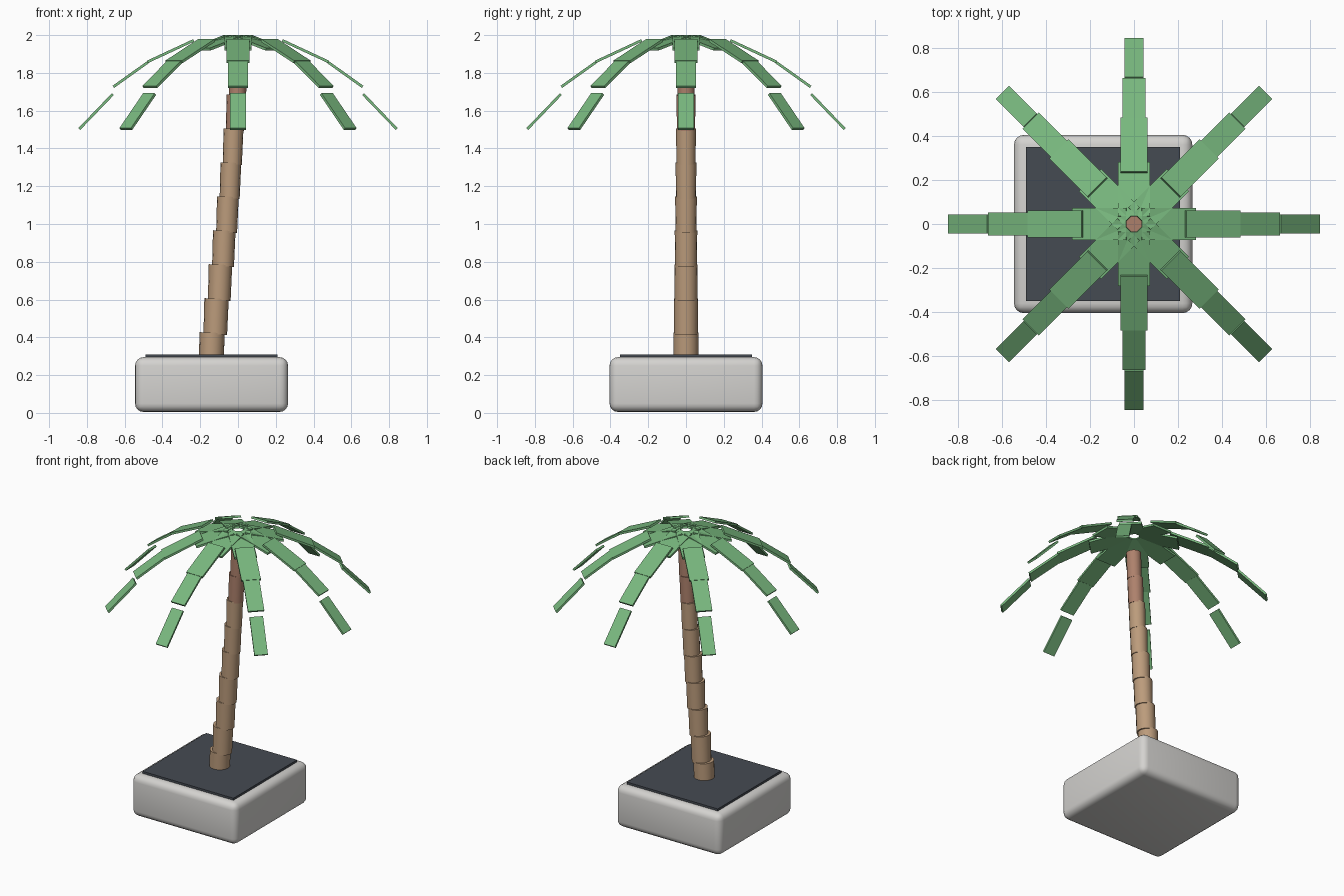
import bpy, math
from mathutils import Matrix, Vector

if "Cube" in bpy.data.objects:
    bpy.data.objects.remove(bpy.data.objects["Cube"])


def material(name, color):
    m = bpy.data.materials.new(name)
    m.diffuse_color = (*color, 1)
    m.use_nodes = True
    m.node_tree.nodes["Principled BSDF"].inputs["Base Color"].default_value = m.diffuse_color
    return m


STONE = material("pale stone", (0.66, 0.65, 0.63))
SOIL = material("dark soil", (0.06, 0.07, 0.085))
BARK = material("tan bark", (0.50, 0.33, 0.20))
BARK_TOP = material("reddish bark", (0.42, 0.22, 0.15))
LEAF = material("leaf green", (0.19, 0.48, 0.21))


def box(name, center, size, mat, bevel=0.0, segments=1):
    bpy.ops.mesh.primitive_cube_add(size=1, location=center)
    ob = bpy.context.object
    ob.name = name
    ob.scale = size
    bpy.ops.object.transform_apply(location=False, rotation=False, scale=True)
    if bevel:
        mod = ob.modifiers.new("rounding", "BEVEL")
        mod.width = bevel
        mod.segments = segments
        bpy.ops.object.modifier_apply(modifier=mod.name)
        bpy.ops.object.shade_smooth_by_angle(angle=math.radians(40))
    ob.data.materials.append(mat)
    return ob


# Planter block with a slightly raised soil slab
box("planter", (-0.14, 0, 0.15), (0.81, 0.81, 0.29), STONE, 0.045, 4)
box("soil", (-0.14, 0, 0.295), (0.70, 0.70, 0.03), SOIL)

# Trunk: stacked, leaning, narrowing cylinders
CENTERS = [-0.14, -0.117, -0.096, -0.076, -0.057, -0.041, -0.027, -0.013, 0.0]
for i, x in enumerate(CENTERS):
    r = 0.067 - 0.0024 * i
    bpy.ops.mesh.primitive_cone_add(vertices=16, radius1=r - 0.002, radius2=r, depth=0.19,
                                    location=(x, 0, 0.33 + 0.18 * i))
    ob = bpy.context.object
    ob.name = f"trunk_segment_{i + 1}"
    ob.rotation_euler.y = math.radians(2)
    bpy.ops.object.shade_smooth_by_angle(angle=math.radians(40))
    ob.data.materials.append(BARK_TOP if i >= 7 else BARK)

# Frond plates: inner radius, inner z, outer radius, outer z, width
PLATES = [(0.035, 1.993, 0.28, 1.925, 0.144),
          (0.235, 1.972, 0.48, 1.858, 0.124),
          (0.475, 1.858, 0.66, 1.726, 0.104),
          (0.662, 1.688, 0.840, 1.503, 0.086)]


def frond_plate(name, plate, angle):
    r0, z0, r1, z1, width = plate
    a, b = Vector((r0, 0, z0)), Vector((r1, 0, z1))
    ob = box(name, (0, 0, 0), ((b - a).length, width, 0.014), LEAF)
    pitch = math.atan2(z0 - z1, r1 - r0)
    ob.matrix_world = (Matrix.Rotation(angle, 4, "Z") @ Matrix.Translation((a + b) / 2)
                       @ Matrix.Rotation(pitch, 4, "Y"))


# Crown: eight drooping fronds of four plates each
for k in range(8):
    for j, plate in enumerate(PLATES):
        frond_plate(f"frond_{k + 1}_plate_{j + 1}", plate, k * math.pi / 4)
